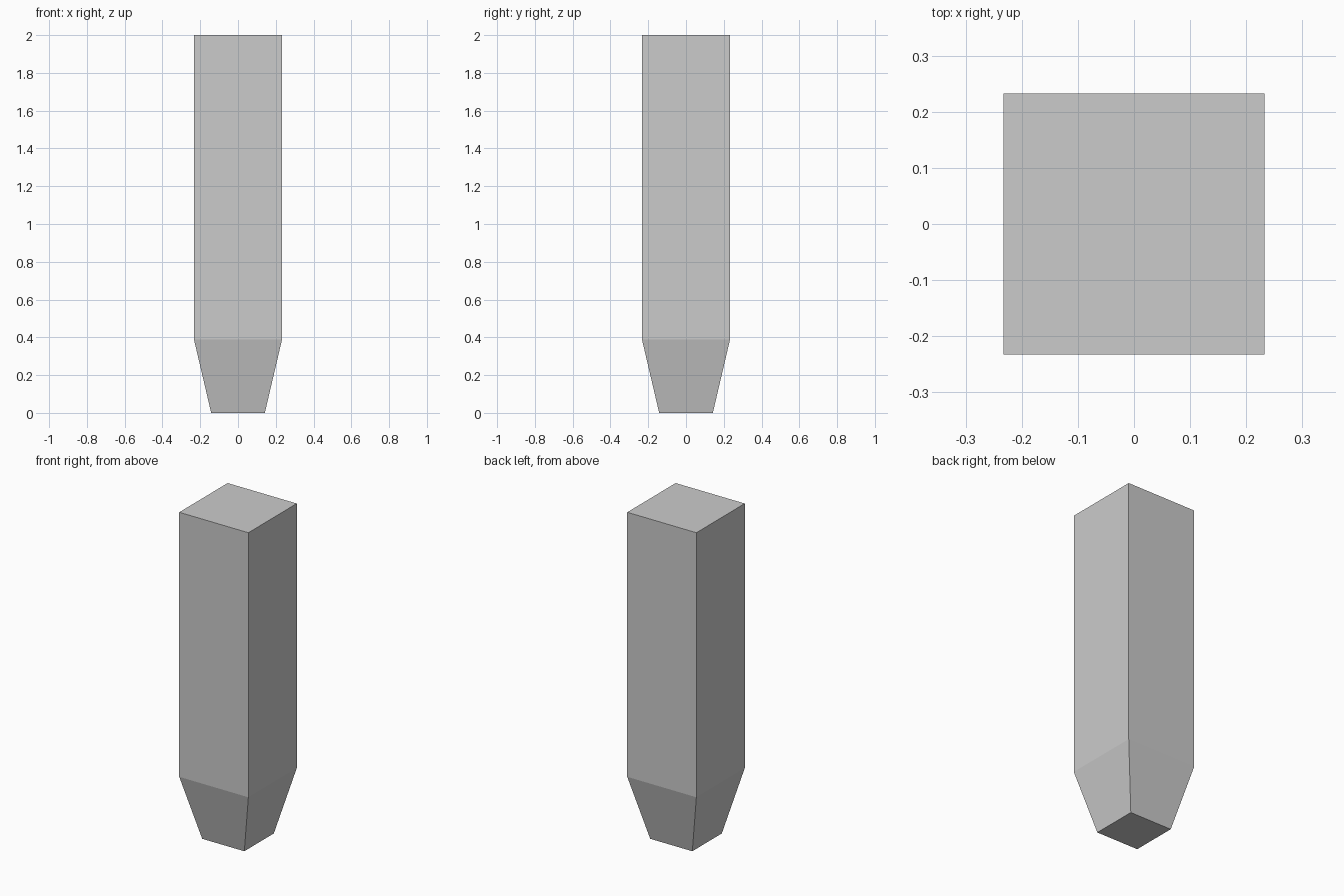
import bpy, bmesh

if "Cube" in bpy.data.objects:
    bpy.data.objects.remove(bpy.data.objects["Cube"])

TOP_HALF, FOOT_HALF = 0.233, 0.142
TAPER_Z, HEIGHT = 0.388, 2.0


def square_ring(bm, half, z):
    return [bm.verts.new((x * half, y * half, z))
            for x, y in ((-1, -1), (1, -1), (1, 1), (-1, 1))]


# Square leg: tapered foot, straight shaft
bm = bmesh.new()
rings = [square_ring(bm, half, z) for half, z in
         ((FOOT_HALF, 0), (TOP_HALF, TAPER_Z), (TOP_HALF, HEIGHT))]
for low, high in zip(rings, rings[1:]):
    for i in range(4):
        j = (i + 1) % 4
        bm.faces.new((low[i], low[j], high[j], high[i]))

# End caps
bm.faces.new(rings[0][::-1])
bm.faces.new(rings[-1])
bmesh.ops.recalc_face_normals(bm, faces=bm.faces)

mesh = bpy.data.meshes.new("tapered_post")
bm.to_mesh(mesh)
bm.free()
post = bpy.data.objects.new("tapered_post", mesh)
bpy.context.collection.objects.link(post)
